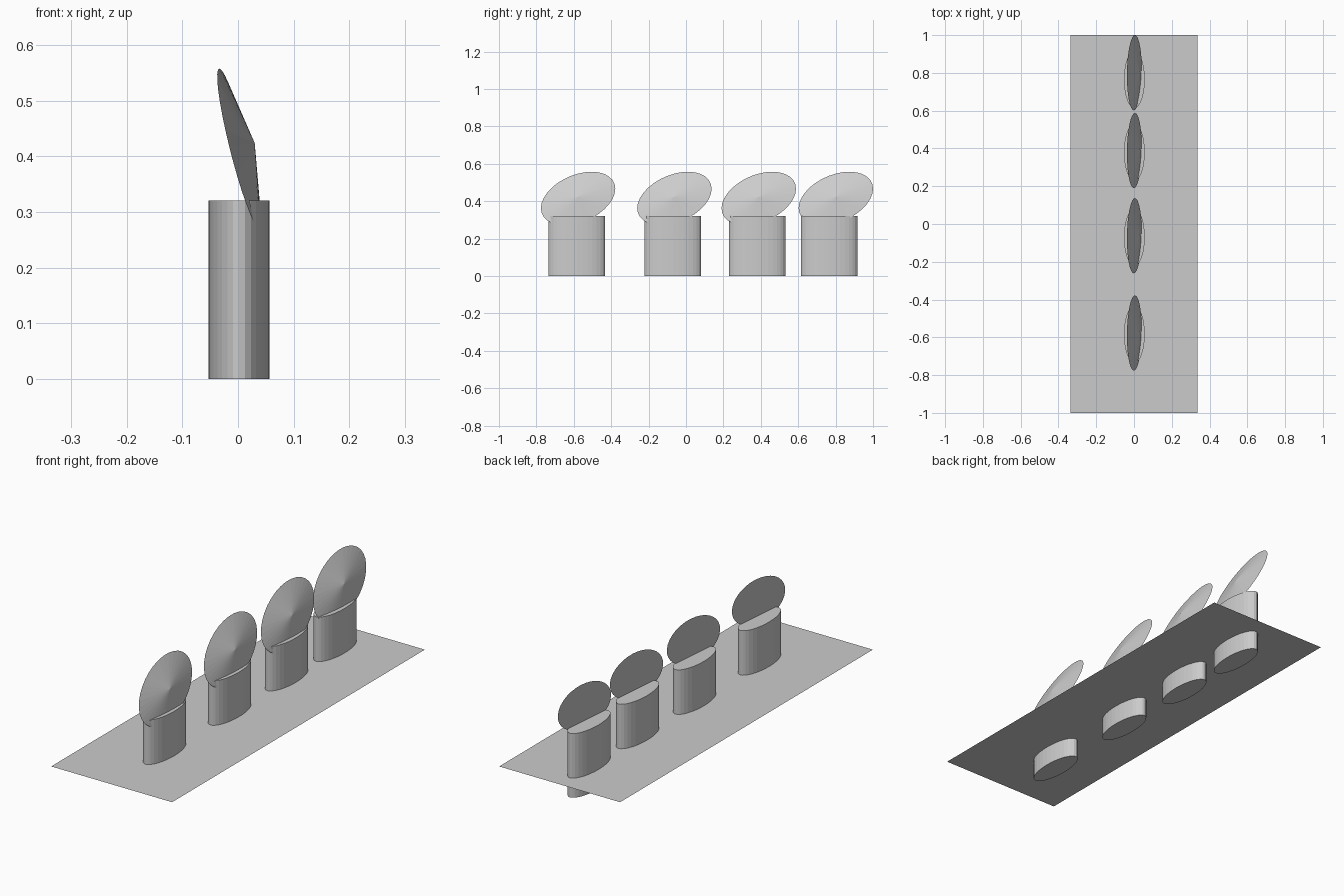
import bpy
import bmesh
from math import cos, sin, tau
from mathutils import Vector

if "Cube" in bpy.data.objects:
    bpy.data.objects.remove(bpy.data.objects["Cube"])

SIDES = 32


def make_object(name, bm):
    bmesh.ops.recalc_face_normals(bm, faces=bm.faces[:])
    mesh = bpy.data.meshes.new(name)
    bm.to_mesh(mesh)
    bm.free()
    obj = bpy.data.objects.new(name, mesh)
    bpy.context.collection.objects.link(obj)
    return obj


# flat base sheet, crossing the lower part of the pedestals
def base_sheet():
    bm = bmesh.new()
    bm.faces.new([bm.verts.new((x, y, 0.098)) for x, y in
                  ((-0.335, -1), (0.335, -1), (0.335, 1), (-0.335, 1))])
    make_object("base_sheet", bm)


# oval pedestal with capped ends
def pedestal(name, y):
    bm = bmesh.new()
    bmesh.ops.create_cone(bm, cap_ends=True, segments=SIDES,
                          radius1=1, radius2=1, depth=1)
    for v in bm.verts:
        v.co = (0.002 + v.co.x * 0.055, y + v.co.y * 0.151, (v.co.z + 0.5) * 0.321)
    make_object(name, bm)


# shallow skewed cone leaning back, flat on its rear side
def tilted_cone(name, y):
    centre = Vector((0.002, y, 0.415))
    u = Vector((0.003, 0.199, 0.052))
    v = Vector((-0.0393, 0.0, 0.133))
    bm = bmesh.new()
    rim = [bm.verts.new(centre + u * cos(tau * i / SIDES) + v * sin(tau * i / SIDES))
           for i in range(SIDES)]
    apex = bm.verts.new(centre + Vector((0.028, -0.0025, 0.009)))
    for i in range(SIDES):
        bm.faces.new((rim[i], rim[(i + 1) % SIDES], apex))
    bm.faces.new(rim[::-1])
    make_object(name, bm)


base_sheet()
# pedestal centre, cone centre along y
for n, (py, cy) in enumerate(((-0.584, -0.577), (-0.07, -0.062),
                              (0.38, 0.389), (0.765, 0.801)), 1):
    pedestal(f"pedestal_{n}", py)
    tilted_cone(f"tilted_cone_{n}", cy)
